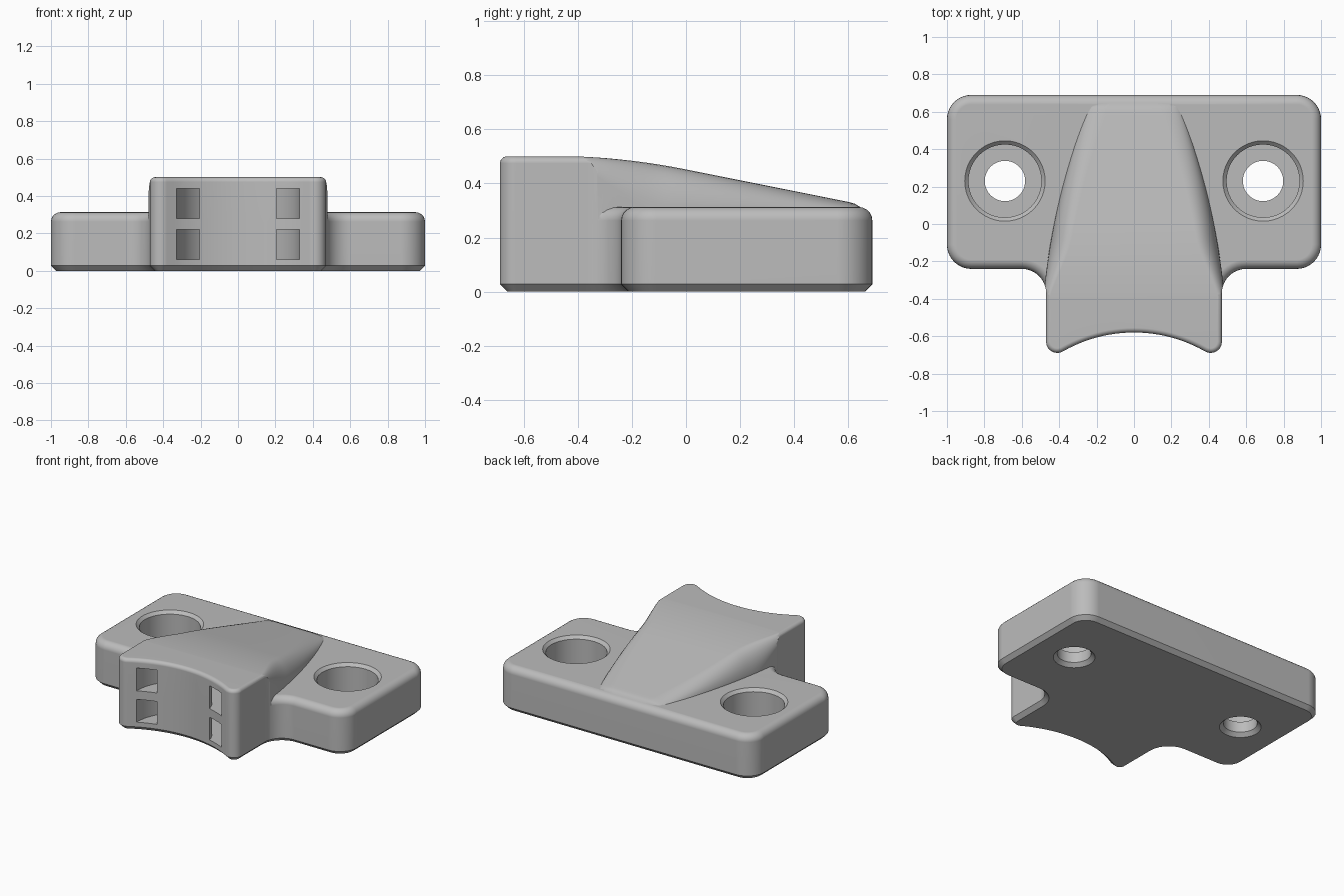
import bpy, bmesh
from math import cos, sin, pi, radians, atan2, sqrt, degrees

cube = bpy.data.objects.get("Cube")
if cube:
    bpy.data.objects.remove(cube, do_unlink=True)

grey = bpy.data.materials.new("mid_grey")
grey.use_nodes = True
GREY = (0.5, 0.5, 0.5, 1)
grey.diffuse_color = GREY
grey.node_tree.nodes["Principled BSDF"].inputs["Base Color"].default_value = GREY


def loft(name, rings, loop=False):
    """Skin a list of equal-length closed rings, capping the ends unless looped."""
    bm = bmesh.new()
    rows = [[bm.verts.new(p) for p in ring] for ring in rings]
    n = len(rows[0])
    pairs = list(zip(rows, rows[1:])) + ([(rows[-1], rows[0])] if loop else [])
    for a, b in pairs:
        for i in range(n):
            j = (i + 1) % n
            bm.faces.new((a[i], a[j], b[j], b[i]))
    if not loop:
        bm.faces.new(rows[0][::-1])
        bm.faces.new(rows[-1])
    bmesh.ops.recalc_face_normals(bm, faces=bm.faces)
    mesh = bpy.data.meshes.new(name)
    bm.to_mesh(mesh)
    bm.free()
    mesh.materials.append(grey)
    obj = bpy.data.objects.new(name, mesh)
    bpy.context.collection.objects.link(obj)
    return obj


def combine(target, tool, operation):
    mod = target.modifiers.new(operation, 'BOOLEAN')
    mod.operation, mod.object, mod.solver = operation, tool, 'EXACT'
    bpy.context.view_layer.objects.active = target
    bpy.ops.object.modifier_apply(modifier=mod.name)
    bpy.data.objects.remove(tool, do_unlink=True)


def arc(cx, cy, r, start, end, steps):
    return [(cx + r * cos(radians(start + (end - start) * i / steps)),
             cy + r * sin(radians(start + (end - start) * i / steps)))
            for i in range(steps + 1)]


# T-shaped outline with a cradle at the front, offset inwards by d
CRADLE_Y, CRADLE_R, TIP_X, TIP_R = -1.345, 0.765, 0.41, 0.06
RISE = sqrt((CRADLE_R + TIP_R) ** 2 - TIP_X ** 2)
TIP_A = degrees(atan2(RISE, TIP_X))


def outline(d, z):
    half = arc(0, CRADLE_Y, CRADLE_R + d, 90, TIP_A, 12)[:-1]
    half += arc(TIP_X, CRADLE_Y + RISE, TIP_R - d, 180 + TIP_A, 360, 10)
    half += arc(0.6, -0.37, 0.13 + d, 180, 90, 10)
    half += arc(0.87, -0.11, 0.13 - d, 270, 360, 10)
    half += arc(0.87, 0.56, 0.13 - d, 0, 90, 10)
    full = half + [(-x, y) for x, y in half[:0:-1]]
    return [(x, y, z) for x, y in full]


def slab(name, top, r, chamfer=0.027):
    """Outline prism with a chamfered foot and a rounded top edge."""
    rings = [outline(chamfer, 0), outline(0, chamfer)]
    for i in range(6):
        a = pi / 2 * i / 5
        rings.append(outline(r * (1 - cos(a)), top - r + r * sin(a)))
    return loft(name, rings)


# Sloping ridge whose flanks become rounder towards the back
def ridge_section(y):
    h = 0.502 - 0.2 * max(0, min(y + 0.5, 0.5)) ** 2 - 0.2 * max(0, y)
    if y > 0.62:
        h -= 0.4 * (y - 0.62)
    w = 0.428 - 0.2 * y - 0.15 * y * y
    t = max(0, min((y + 0.47) / 0.4, 1))
    t = t * t * (3 - 2 * t)
    r = 0.025 + 0.085 * t
    v = 0.02 * (1 - t) + (h - 0.3) * t
    half = [(w, -0.1)]
    half += [(w - r + r * cos(pi / 2 * i / 8), h - v + v * sin(pi / 2 * i / 8))
             for i in range(9)]
    return [(x, y, z) for x, z in half + [(-x, z) for x, z in half[::-1]]]


ridge = loft("ridge", [ridge_section(-0.8 + 1.45 * i / 58) for i in range(59)])
neck = slab("neck", 0.5, 0.025)
combine(neck, ridge, 'INTERSECT')
bracket = slab("mounting_bracket", 0.313, 0.05)
combine(bracket, neck, 'UNION')


# Countersunk, counterbored screw holes
def ring(cx, cy, r, z, n=48):
    return [(cx + r * cos(2 * pi * i / n), cy + r * sin(2 * pi * i / n), z)
            for i in range(n)]


HOLE = [(0.153, -0.02), (0.108, 0.025), (0.108, 0.1),
        (0.195, 0.1), (0.195, 0.293), (0.235, 0.333)]
for side in (-1, 1):
    drill = loft("drill", [ring(side * 0.69, 0.23, r, z) for r, z in HOLE])
    combine(bracket, drill, 'DIFFERENCE')

# Curved strap channels that loop behind the cradle
for low, high in ((0.06, 0.22), (0.28, 0.44)):
    rings = []
    for i in range(41):
        a = radians(-20 + 220 * i / 40)
        rings.append([(r * cos(a), -0.655 + r * sin(a), z)
                      for r, z in ((0.21, low), (0.33, low), (0.33, high), (0.21, high))])
    combine(bracket, loft("strap_channel", rings), 'DIFFERENCE')

# Smooth shading with crisp edges
bpy.ops.object.select_all(action='DESELECT')
bracket.select_set(True)
bpy.context.view_layer.objects.active = bracket
bpy.ops.object.shade_smooth_by_angle(angle=radians(30))
weighted = bracket.modifiers.new("weighted_normals", 'WEIGHTED_NORMAL')
weighted.keep_sharp = True
